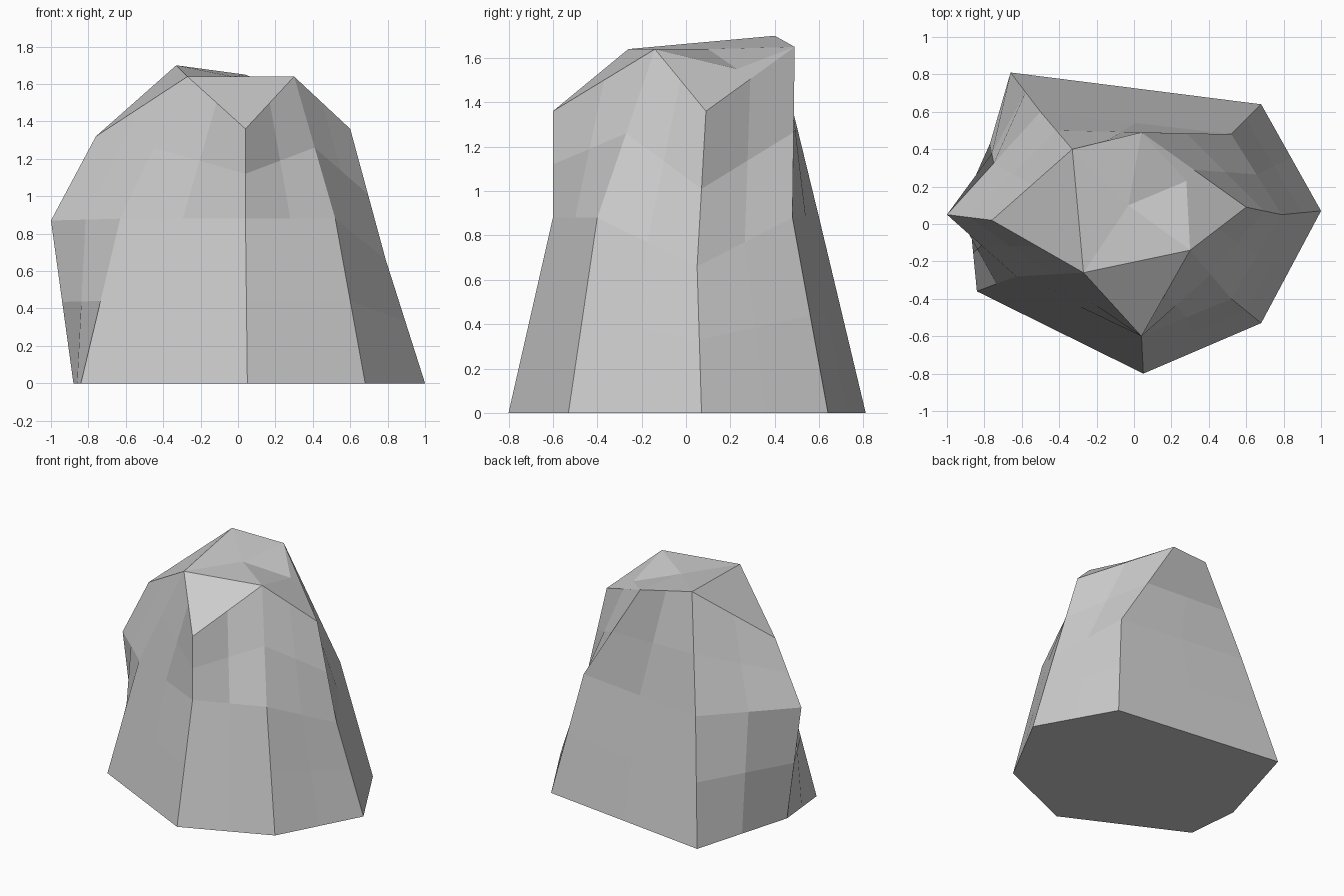
import bpy

if "Cube" in bpy.data.objects:
    bpy.data.objects.remove(bpy.data.objects["Cube"])

# Three seven-sided rings of the boulder, counter-clockwise from the left
base = [(-.88, .05, 0), (-.84, -.36, 0), (.05, -.8, 0), (.68, -.53, 0),
        (1, .07, 0), (.68, .64, 0), (-.66, .81, 0)]
waist = [(-1, .05, .87), (-.63, -.28, .88), (.04, -.6, .88), (.52, -.4, .88),
         (.79, .05, .66), (.52, .48, .88), (-.5, .6, .88)]
shoulder = [(-.76, .02, 1.32), (-.27, -.26, 1.64), (.04, -.6, 1.36), (.3, -.14, 1.64),
            (.6, .09, 1.36), (.04, .49, 1.65), (-.33, .4, 1.7)]
crown = [(-.03, .1, 1.64), (.28, .23, 1.55)]
n = len(base)

# Flat underside and two bands of side facets
faces = [list(reversed(range(n)))]
for r in range(2):
    for i in range(n):
        j = (i + 1) % n
        faces.append([r * n + i, r * n + j, (r + 1) * n + j, (r + 1) * n + i])

# Broken crown facets (indices into the shoulder ring, 7 and 8 are crown points)
for f in [(0, 1, 6), (1, 2, 3), (1, 7, 6), (1, 3, 7), (3, 8, 7), (3, 4, 8),
          (4, 5, 8), (5, 7, 8), (5, 6, 7)]:
    faces.append([2 * n + k for k in f])

mesh = bpy.data.meshes.new("boulder")
mesh.from_pydata(base + waist + shoulder + crown, [], faces)
mesh.validate()
boulder = bpy.data.objects.new("boulder", mesh)
bpy.context.collection.objects.link(boulder)

# Split the warped quads evenly into smaller flat facets
split = boulder.modifiers.new("facets", 'SUBSURF')
split.subdivision_type = 'SIMPLE'
split.levels = split.render_levels = 1
